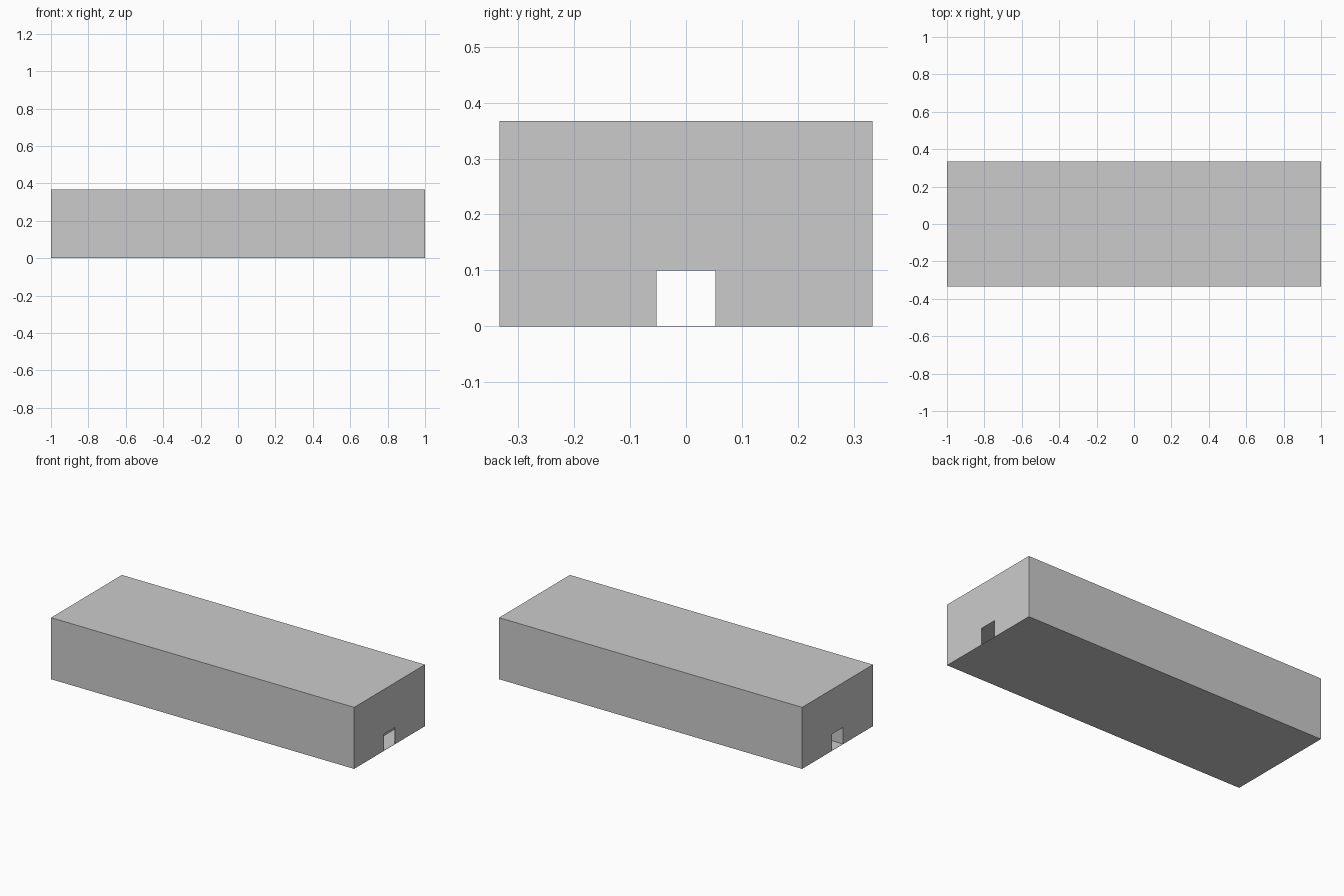
import bpy, bmesh

if "Cube" in bpy.data.objects:
    bpy.data.objects.remove(bpy.data.objects["Cube"])

LENGTH, WIDTH, HEIGHT = 2.0, 0.667, 0.367
DOOR_HALF, DOOR_TOP, FLOOR = 0.0525, 0.1, 0.001


def prism(name, outline, z0, z1):
    """Extrude a plan outline from z0 to z1."""
    bm = bmesh.new()
    face = bm.faces.new([bm.verts.new((x, y, z0)) for x, y in outline])
    top = bmesh.ops.extrude_face_region(bm, geom=[face])["geom"]
    bmesh.ops.translate(bm, vec=(0, 0, z1 - z0),
                        verts=[v for v in top if isinstance(v, bmesh.types.BMVert)])
    bmesh.ops.recalc_face_normals(bm, faces=bm.faces)
    mesh = bpy.data.meshes.new(name)
    bm.to_mesh(mesh)
    bm.free()
    obj = bpy.data.objects.new(name, mesh)
    bpy.context.collection.objects.link(obj)
    return obj


# Long rectangular block
hx, hy = LENGTH / 2, WIDTH / 2
body = prism("block_body", [(-hx, -hy), (hx, -hy), (hx, hy), (-hx, hy)], 0, HEIGHT)

# Passage through both ends, widening into a chamber behind the right doorway
half = [(-1.1, DOOR_HALF), (0.89, DOOR_HALF), (0.89, 0.3),
        (0.997, 0.3), (0.997, DOOR_HALF), (1.1, DOOR_HALF)]
outline = half + [(x, -y) for x, y in reversed(half)]
cutter = prism("passage_cutter", outline, FLOOR, DOOR_TOP)

# Cut the passage
mod = body.modifiers.new("passage", 'BOOLEAN')
mod.operation = 'DIFFERENCE'
mod.solver = 'EXACT'
mod.object = cutter
bpy.context.view_layer.objects.active = body
bpy.ops.object.modifier_apply(modifier=mod.name)
cutter.hide_render = True
bpy.data.objects.remove(cutter)
